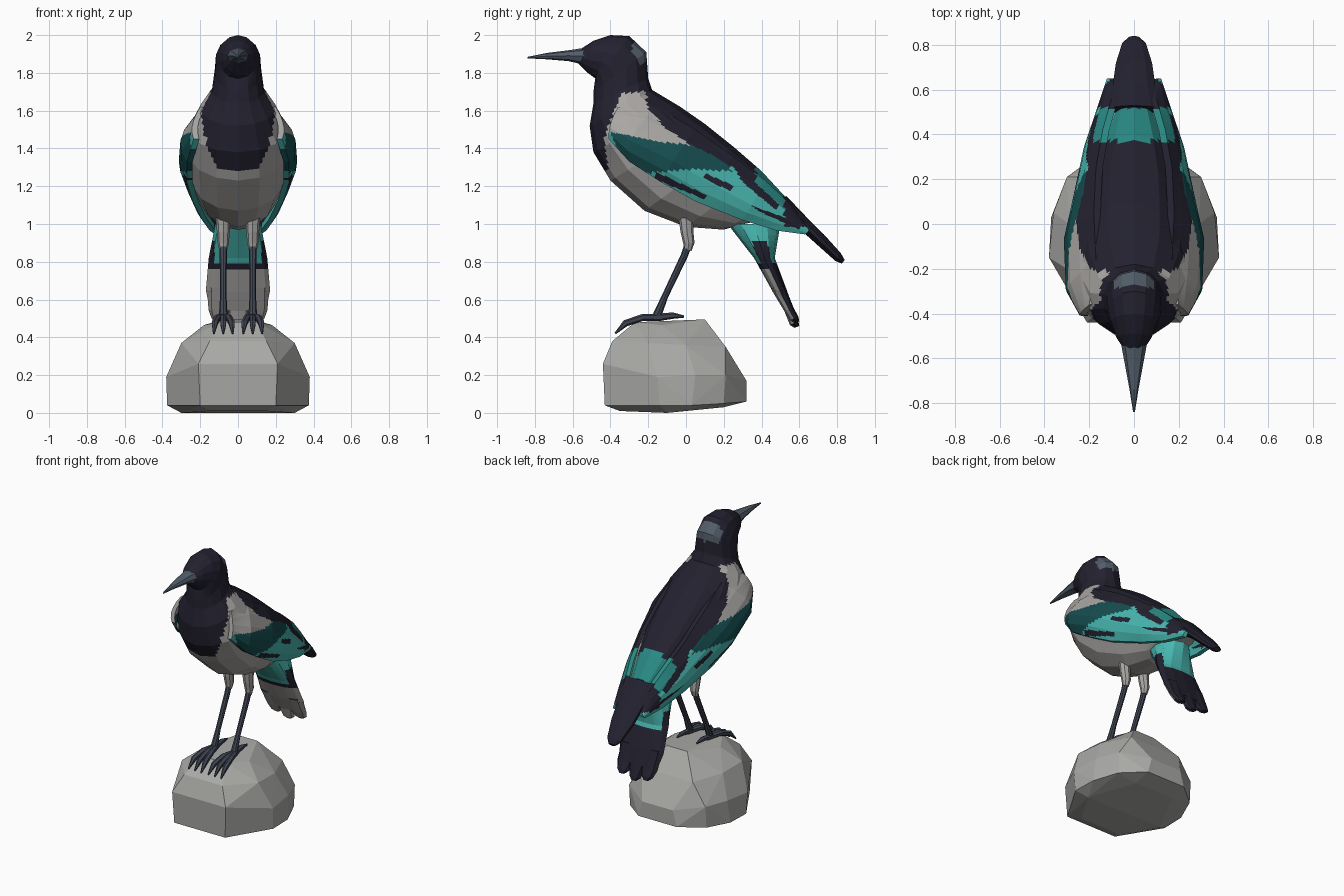
import bpy, bmesh, math
from mathutils import Vector

if "Cube" in bpy.data.objects:
    bpy.data.objects.remove(bpy.data.objects["Cube"])

# ---- palette (linear) ----
PALETTE = {
    "navy_plumage": (0.016, 0.015, 0.028), "pale_grey_plumage": (0.40, 0.385, 0.37),
    "bright_teal": (0.065, 0.47, 0.43), "mid_teal": (0.022, 0.25, 0.23),
    "deep_teal": (0.008, 0.075, 0.08), "slate_legs": (0.05, 0.06, 0.085),
    "slate_beak": (0.085, 0.11, 0.14), "rock_grey": (0.40, 0.40, 0.385),
}
MATS = []
for mat_name, rgb in PALETTE.items():
    m = bpy.data.materials.new(mat_name)
    m.diffuse_color = (*rgb, 1)
    m.use_nodes = True
    m.node_tree.nodes["Principled BSDF"].inputs["Base Color"].default_value = m.diffuse_color
    MATS.append(m)
NAVY, GREY, BRIGHT, MID, DEEP, LEG, BEAK, ROCK = range(8)


# ---- helpers ----
def finish(bm, name, rule):
    bmesh.ops.recalc_face_normals(bm, faces=bm.faces)
    bm.normal_update()
    for f in bm.faces:
        f.material_index = rule(f.calc_center_median(), f.normal) if callable(rule) else rule
    me = bpy.data.meshes.new(name)
    bm.to_mesh(me)
    bm.free()
    for m in MATS:
        me.materials.append(m)
    ob = bpy.data.objects.new(name, me)
    bpy.context.collection.objects.link(ob)
    return ob


def loft(name, rings, rule, cuts=0):
    """Skin closed rings, refine them for crisp colour edges, cap the ends."""
    bm = bmesh.new()
    vs = [[bm.verts.new(p) for p in r] for r in rings]
    n = len(vs[0])
    for a, b in zip(vs, vs[1:]):
        for i in range(n):
            bm.faces.new((a[i], a[(i + 1) % n], b[(i + 1) % n], b[i]))
    if cuts:
        bmesh.ops.subdivide_edges(bm, edges=bm.edges[:], cuts=cuts, use_grid_fill=True)
    bmesh.ops.holes_fill(bm, edges=[e for e in bm.edges if e.is_boundary], sides=0)
    return finish(bm, name, rule)


def profile_rings(stations, n=12, x0=0.0):
    """Station = front (y, z), back (y, z), half width."""
    rings = []
    for fy, fz, by, bz, w in stations:
        c, h = Vector((x0, (fy + by) / 2, (fz + bz) / 2)), Vector((0, (by - fy) / 2, (bz - fz) / 2))
        rings.append([c + h * math.cos(a) + Vector((w * math.sin(a), 0, 0))
                      for a in (2 * math.pi * i / n for i in range(n))])
    return rings


def tube(name, path, radii, rule, n=8):
    pts, rings = [Vector(p) for p in path], []
    for i, p in enumerate(pts):
        d = (pts[min(i + 1, len(pts) - 1)] - pts[max(i - 1, 0)]).normalized()
        u = d.cross(Vector((1, 0, 0))).normalized()
        v = d.cross(u)
        rings.append([p + radii[i] * (u * math.cos(2 * math.pi * k / n) + v * math.sin(2 * math.pi * k / n))
                      for k in range(n)])
    return loft(name, rings, rule)


def line(pts, y):
    """Height of a polyline at y."""
    if y <= pts[0][0]:
        return pts[0][1]
    for (y0, z0), (y1, z1) in zip(pts, pts[1:]):
        if y <= y1:
            return z0 + (z1 - z0) * (y - y0) / (y1 - y0)
    return pts[-1][1]


def inside(poly, y, z):
    hit = False
    for (y0, z0), (y1, z1) in zip(poly, poly[1:] + poly[:1]):
        if (z0 > z) != (z1 > z) and y < y0 + (y1 - y0) * (z - z0) / (z1 - z0):
            hit = not hit
    return hit


# ---- plumage pattern, as outlines in the side view (y, z) ----
BACK_LINE = [(-.21, 1.63), (-.11, 1.51), (.02, 1.42), (.15, 1.36), (.31, 1.26), (.42, 1.17), (.55, 1.05)]
SHOULDER_LINE = [(-.42, 1.49), (-.1, 1.43), (.02, 1.42), (.15, 1.36)]
BIB = [(-.65, 1.30), (-.41, 1.29), (-.43, 1.45), (-.39, 1.58), (-.34, 1.69), (-.1, 1.72), (-.1, 2.1), (-.65, 2.1)]
DEEP_PATCH = [(-.45, 1.6), (-.1, 1.46), (.2, 1.40), (.24, 1.28), (.02, 1.29), (-.2, 1.27), (-.33, 1.32)]
STREAKS = [[(.1, 1.27), (.26, 1.20), (.24, 1.17), (.1, 1.24)], [(.25, 1.31), (.5, 1.11), (.48, 1.07), (.3, 1.22)],
           [(.34, 1.10), (.62, 1.0), (.6, .97), (.4, 1.06)], [(-.15, 1.27), (.12, 1.15), (.1, 1.13), (-.17, 1.24)]]


def back_colour(y):
    return NAVY if y < .37 or y > .52 else MID


def body_rule(p, n):
    if p.y > -.285 and 1.85 < p.z < 1.96 and abs(p.x) < .09:
        return BEAK
    if inside(BIB, p.y, p.z) and abs(p.x) < .225:
        return NAVY
    if p.y > -.21 and p.z > line(BACK_LINE, p.y):
        return back_colour(p.y)
    return GREY


def wing_rule(p, n):
    if p.y > -.2 and p.z > line(BACK_LINE, p.y):
        return back_colour(p.y)
    if p.y < .15 and p.z > line(SHOULDER_LINE, p.y):
        return GREY
    if inside(DEEP_PATCH, p.y, p.z):
        return DEEP
    if p.y > .52 and p.z > .985 or any(inside(s, p.y, p.z) for s in STREAKS):
        return NAVY
    return BRIGHT


def tail_rule(p, n):
    if p.z > .78 and (abs(p.x) < .125 or p.z > .9):
        return BRIGHT
    return GREY if n.y < -.3 and p.z < .75 else NAVY


# ---- body with head ----
loft("body_and_head", profile_rings([
    (-.57, 1.85, -.56, 1.925, .04), (-.52, 1.80, -.49, 1.97, .08), (-.48, 1.77, -.40, 2.0, .105),
    (-.485, 1.74, -.30, 1.995, .12), (-.49, 1.70, -.21, 1.91, .125), (-.49, 1.64, -.20, 1.77, .14),
    (-.51, 1.52, -.18, 1.71, .20), (-.49, 1.38, -.03, 1.62, .26), (-.40, 1.23, .10, 1.53, .265),
    (-.22, 1.07, .25, 1.41, .25), (0, .985, .40, 1.28, .20), (.20, .97, .52, 1.15, .14),
    (.30, 1.0, .60, 1.05, .09)], 14), body_rule, 5)

# ---- beak ----
loft("beak", profile_rings([(-.53, 1.84, -.52, 1.935, .06), (-.62, 1.862, -.62, 1.92, .042),
                            (-.74, 1.872, -.74, 1.905, .02), (-.84, 1.877, -.84, 1.885, .004)], 8), BEAK)

# ---- wings: top, middle and bottom point (x, y, z) of each station ----
WING = [((.20, -.36, 1.62), (.24, -.40, 1.53), (.235, -.41, 1.45)),
        ((.17, -.15, 1.62), (.298, -.28, 1.47), (.27, -.30, 1.33)),
        ((.18, .05, 1.50), (.308, -.05, 1.36), (.27, -.13, 1.22)),
        ((.17, .25, 1.36), (.265, .15, 1.24), (.24, .05, 1.12)),
        ((.14, .42, 1.23), (.22, .36, 1.12), (.19, .30, 1.02)),
        ((.10, .56, 1.10), (.16, .53, 1.04), (.15, .48, .965)),
        ((.10, .64, .985), (.12, .65, .965), (.12, .63, .945))]
for side, label in ((1, "right"), (-1, "left")):
    rings = []
    for station in WING:
        t, m, b = (Vector(p) for p in station)
        c = 2 * m - (t + b) / 2
        arc = [t * (1 - u) ** 2 + c * 2 * u * (1 - u) + b * u * u for u in (i / 5 for i in range(6))]
        ring = arc + [p - Vector((.03, 0, 0)) for p in reversed(arc)]
        rings.append([Vector((p.x * side, p.y, p.z)) for p in ring])
    loft("wing_" + label, rings, wing_rule, 8)

# ---- crossed flight feathers over the tail ----
loft("flight_feathers", profile_rings([
    (.48, 1.07, .53, 1.15, .13), (.60, .975, .63, 1.045, .10), (.70, .885, .73, .945, .085),
    (.79, .805, .82, .845, .055), (.825, .79, .84, .81, .025)], 10), NAVY)

# ---- tail: a broad fan with three rounded feather ends ----
loft("tail", profile_rings([
    (.22, 1.0, .50, 1.0, .12), (.36, .82, .47, .82, .155), (.46, .64, .53, .66, .17),
    (.52, .54, .565, .56, .15)], 12), tail_rule, 5)
for x in (-.095, 0, .095):
    drop = 0 if x else -.025
    loft("tail_feather_end", profile_rings([
        (.45, .66, .525, .67, .065), (.52, .54, .57, .555, .062),
        (.55, .49 + drop, .595, .51 + drop, .045), (.575, .475 + drop, .6, .485 + drop, .018)], 8, x), tail_rule)

# ---- legs and feet ----
for side, label in ((1, "right"), (-1, "left")):
    x = .078 * side
    tube("thigh_" + label, [(x, .0, 1.04), (x, .005, .96), (x, .015, .90), (x, .01, .86)],
         [.04, .034, .03, .02], GREY)
    tube("shank_" + label, [(x, .012, .89), (x, -.01, .83), (x, -.11, .62), (x, -.16, .50)],
         [.02, .019, .017, .024], LEG)
    for k in (-1, 0, 1):
        tube("toe_" + label, [(x, -.13, .505), (x + .03 * k, -.23, .505), (x + .045 * k, -.32, .475),
                              (x + .05 * k, -.375, .42)], [.02, .018, .018, .005], LEG, 6)
    tube("hind_toe_" + label, [(x, -.15, .505), (x, -.07, .515), (x, -.01, .51)], [.02, .017, .006], LEG, 6)

# ---- faceted rock: hull of mirrored corner points ----
CORNERS = [(.15, -.35, .01), (.30, -.10, 0), (.15, .20, .03),
           (.20, -.43, .04), (.375, -.14, .04), (.37, .03, .04), (.30, .20, .05), (.15, .32, .06),
           (.21, -.44, .26), (.38, -.15, .19), (.36, .05, .2), (.30, .21, .2), (.12, .32, .17),
           (.15, -.39, .38), (.30, -.20, .37), (.29, 0, .36), (.20, .21, .35),
           (.10, -.27, .48), (.18, -.13, .465), (.08, .10, .495)]
bm = bmesh.new()
for x, y, z in CORNERS:
    bm.verts.new((x, y, z))
    bm.verts.new((-x, y, z))
hull = bmesh.ops.convex_hull(bm, input=bm.verts[:])
bmesh.ops.delete(bm, geom=[v for v in bm.verts if not v.link_faces], context='VERTS')
finish(bm, "rock", ROCK)
